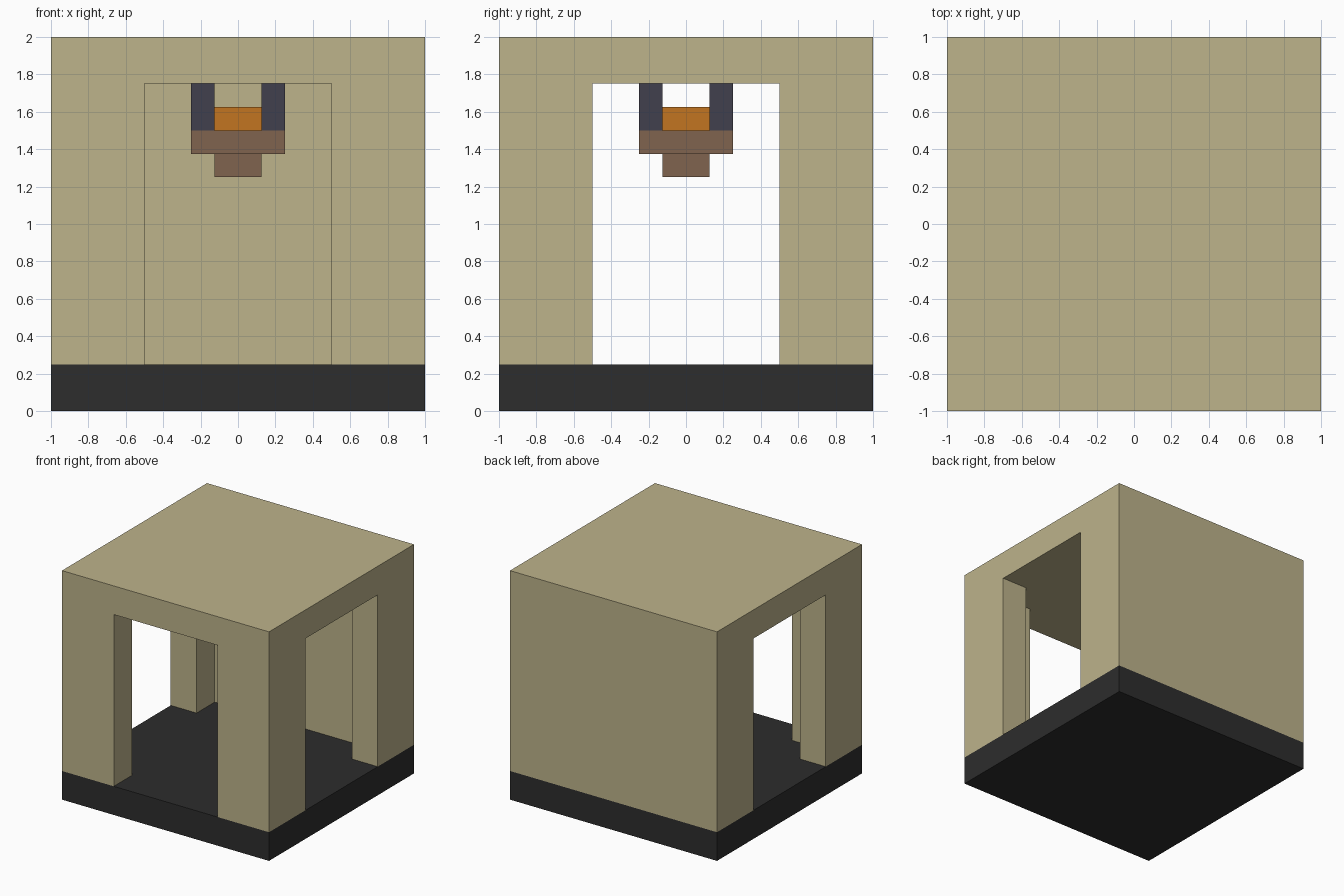
import bpy
import bmesh
from mathutils import Matrix, Vector

if "Cube" in bpy.data.objects:
    bpy.data.objects.remove(bpy.data.objects["Cube"], do_unlink=True)


def material(name, rgb):
    linear = [((c / 255 + 0.055) / 1.055) ** 2.4 for c in rgb] + [1]
    mat = bpy.data.materials.new(name)
    mat.use_nodes = True
    mat.diffuse_color = linear
    mat.node_tree.nodes["Principled BSDF"].inputs["Base Color"].default_value = linear
    return mat


def finish(name, bm, mat):
    mesh = bpy.data.meshes.new(name)
    bmesh.ops.recalc_face_normals(bm, faces=bm.faces)
    bm.to_mesh(mesh)
    bm.free()
    obj = bpy.data.objects.new(name, mesh)
    bpy.context.collection.objects.link(obj)
    if mat:
        mesh.materials.append(mat)
    return obj


def box(name, half, z0, z1, mat, x=0, y=0):
    """Square block of the given half width between two heights."""
    bm = bmesh.new()
    place = Matrix.Translation((x, y, (z0 + z1) / 2))
    size = Matrix.Diagonal((2 * half, 2 * half, z1 - z0, 1))
    bmesh.ops.create_cube(bm, size=1, matrix=place @ size)
    return finish(name, bm, mat)


def prism(name, outline, z0, z1):
    """Plan outline extruded upwards."""
    bm = bmesh.new()
    face = bm.faces.new([bm.verts.new((x, y, z0)) for x, y in outline])
    grown = bmesh.ops.extrude_face_region(bm, geom=[face])
    top = [v for v in grown["geom"] if isinstance(v, bmesh.types.BMVert)]
    bmesh.ops.translate(bm, verts=top, vec=Vector((0, 0, z1 - z0)))
    return finish(name, bm, None)


sand = material("sand", (189, 179, 139))
charcoal = material("charcoal", (45, 45, 45))
slate = material("slate", (65, 64, 77))
brown = material("brown", (128, 100, 78))
orange = material("orange", (194, 117, 33))

# Base slab
box("base", 1, 0, 0.25, charcoal)

# Walls and roof: hollow room, doorways at the front and both sides, solid back
shell = box("walls_and_roof", 1, 0.25, 2, sand)
half_plan = [(0.5, -1.1), (0.5, -0.75), (0.75, -0.75), (0.75, -0.5),
             (1.1, -0.5), (1.1, 0.5), (0.75, 0.5), (0.75, 0.75)]
plan = half_plan + [(-x, y) for x, y in reversed(half_plan)]
cutter = prism("room_cutter", plan, 0.1, 1.75)
cutter.hide_render = True
cut = shell.modifiers.new("room", "BOOLEAN")
cut.operation = "DIFFERENCE"
cut.solver = "EXACT"
cut.object = cutter
bpy.context.view_layer.update()
hollow = bpy.data.meshes.new_from_object(
    shell.evaluated_get(bpy.context.evaluated_depsgraph_get()))
shell.modifiers.clear()
shell.data = hollow
hollow.materials.clear()
hollow.materials.append(sand)
bpy.data.objects.remove(cutter, do_unlink=True)

# Hanging lamp: stepped bowl, glowing block and four corner hangers
box("lamp_foot", 0.125, 1.25, 1.375, brown)
box("lamp_tray", 0.25, 1.375, 1.5, brown)
box("lamp_glow", 0.125, 1.5, 1.625, orange)
for side, x in (("left", 0.1875), ("right", -0.1875)):
    for end, y in (("front", -0.1875), ("back", 0.1875)):
        box(f"lamp_hanger_{end}_{side}", 0.0625, 1.5, 1.75, slate, x, y)
